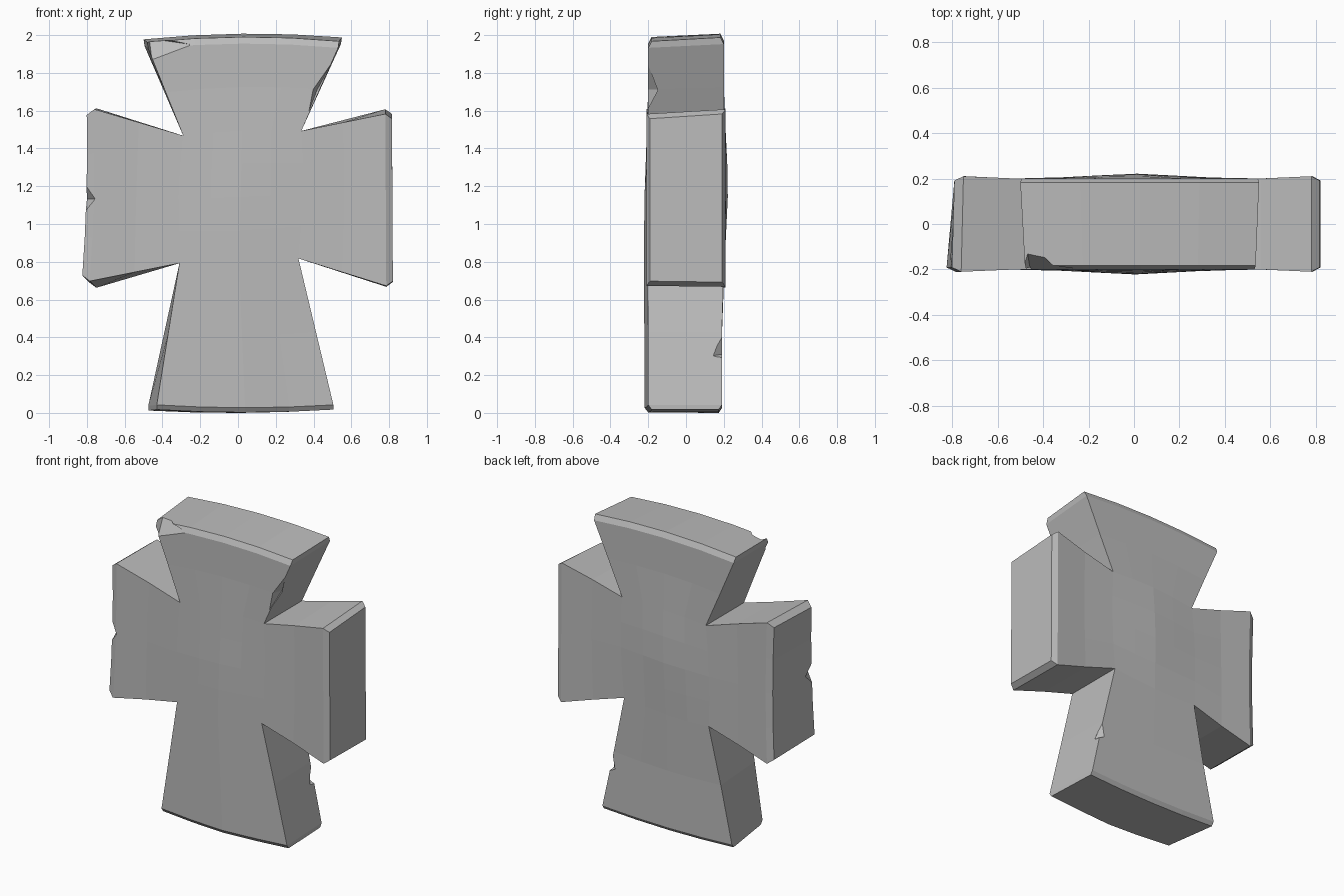
import bpy, bmesh
from mathutils import Vector

cube = bpy.data.objects.get("Cube")
if cube:
    bpy.data.objects.remove(cube, do_unlink=True)

N = 4  # columns across each arm

stone = bpy.data.materials.new("grey_stone")
stone.use_nodes = True
GREY = (0.5, 0.5, 0.5, 1)
stone.diffuse_color = GREY
bsdf = stone.node_tree.nodes["Principled BSDF"]
bsdf.inputs["Base Color"].default_value = GREY
bsdf.inputs["Roughness"].default_value = 0.9


def depth(p, side):
    """Uneven slab thickness, swelling at the middle."""
    x, z = p
    flare = 0.01 if abs(x) > 0.7 else 0
    across = max(0, 1 - abs(x) / 0.42)
    if side < 0:
        up = 1 if z < 1.1 else max(0, 1 - (z - 1.1) / 0.6)
        return -(0.2 + flare + 0.022 * across * up)
    up = max(0, 1 - abs(z - 1.2) / 0.5)
    return 0.2 + flare + 0.025 * across * up - (0.01 if z < 0.6 else 0)


def row(a, b, bow):
    """Points from a to b, bowed along the vector bow."""
    pts = []
    for i in range(N + 1):
        t = i / N
        pts.append(a.lerp(b, t) + bow * (4 * t * (1 - t)))
    return pts


def to_3d(pts, side, scale=1.0):
    return [Vector((p.x, depth(p, side) * scale, p.y)) for p in pts]


bm = bmesh.new()


def quad(*pts):
    bm.faces.new([bm.verts.new(p) for p in pts])


def skin(rows):
    for r, s in zip(rows, rows[1:]):
        for i in range(len(r) - 1):
            quad(r[i], r[i + 1], s[i + 1], s[i])


def arm(a, b, out, front, back, bow, tip, inset):
    """Flared arm with a chamfered, bowed end."""
    out = Vector(out)
    layers = {}
    for side, (ra, rb) in ((-1, front), (1, back)):
        a2, b2, ra, rb = map(Vector, (a, b, ra, rb))
        along = (rb - ra).normalized() * inset
        root = row(a2, b2, out * 0.015)
        mid = row(a2.lerp(ra, 0.5), b2.lerp(rb, 0.5), out * (bow + 0.015) * 0.5)
        rim = row(ra, rb, out * bow)
        end = row(ra + along + out * tip, rb - along + out * tip, out * bow)
        layers[side] = [to_3d(r, side) for r in (root, mid, rim)]
        layers[side].append(to_3d(end, side, 0.91))
        skin(layers[side])
    f, k = layers[-1], layers[1]
    skin([f[-1], k[-1]])
    for c in (0, -1):
        skin([[r[c] for r in f], [r[c] for r in k]])


# inner corners of the cross
TL, TR, BR, BL = (-0.29, 1.465), (0.335, 1.49), (0.32, 0.815), (-0.31, 0.79)

# top, left-hand, right-hand and lower arms
arm(TL, TR, (0, 1), ((-0.475, 1.925), (0.53, 1.93)),
    ((-0.495, 1.94), (0.545, 1.95)), 0.025, 0.035, -0.005)
arm(BL, TL, (-1, 0), ((-0.785, 0.695), (-0.76, 1.605)),
    ((-0.75, 0.66), (-0.75, 1.61)), -0.01, 0.04, 0.03)
arm(TR, BR, (1, 0), ((0.78, 1.58), (0.785, 0.67)),
    ((0.78, 1.605), (0.785, 0.665)), 0, 0.035, 0.025)
arm(BR, BL, (0, -1), ((0.505, 0.04), (-0.43, 0.04)),
    ((0.49, 0.04), (-0.475, 0.035)), 0.015, 0.025, 0)

# swollen centre panels
for side in (-1, 1):
    top = row(Vector(TL), Vector(TR), Vector((0, 0.015)))
    low = row(Vector(BL), Vector(BR), Vector((0, -0.015)))
    grid = []
    for j in range(N + 1):
        t = j / N
        line = [p.lerp(q, t) for p, q in zip(low, top)]
        line[0].x -= 0.06 * t * (1 - t)
        line[-1].x += 0.06 * t * (1 - t)
        grid.append(to_3d(line, side))
    skin(grid)

bmesh.ops.remove_doubles(bm, verts=bm.verts, dist=0.0005)
bmesh.ops.recalc_face_normals(bm, faces=bm.faces)
mesh = bpy.data.meshes.new("stone_cross")
bm.to_mesh(mesh)
bm.free()
mesh.materials.append(stone)
cross = bpy.data.objects.new("stone_cross", mesh)
bpy.context.collection.objects.link(cross)


def chip(points):
    """Break a small piece off the stone."""
    cb = bmesh.new()
    for p in points:
        cb.verts.new(p)
    bmesh.ops.convex_hull(cb, input=cb.verts)
    bmesh.ops.recalc_face_normals(cb, faces=cb.faces)
    cm = bpy.data.meshes.new("chip_cutter")
    cb.to_mesh(cm)
    cb.free()
    cm.materials.append(stone)
    cutter = bpy.data.objects.new("chip_cutter", cm)
    cutter.hide_render = True
    bpy.context.collection.objects.link(cutter)
    mod = cross.modifiers.new("chip", 'BOOLEAN')
    mod.operation = 'DIFFERENCE'
    mod.solver = 'EXACT'
    mod.object = cutter
    bpy.context.view_layer.objects.active = cross
    bpy.ops.object.modifier_apply(modifier=mod.name)
    bpy.data.objects.remove(cutter, do_unlink=True)


# broken upper corner
chip([(-0.455, -0.205, 1.86), (-0.23, -0.205, 1.945), (-0.47, -0.12, 1.98),
      (-0.54, -0.27, 2.04)])
# notch in the top arm
chip([(0.37, -0.21, 1.58), (0.5, -0.21, 1.86), (0.395, -0.21, 1.71),
      (0.42, -0.13, 1.71), (0.52, -0.3, 1.68)])
# notch in the side arm
chip([(-0.82, -0.21, 1.25), (-0.82, -0.21, 1.03), (-0.755, -0.215, 1.13),
      (-0.815, -0.1, 1.13), (-0.95, -0.35, 1.13)])
# notch in the lower arm
chip([(0.455, 0.2, 0.28), (0.41, 0.2, 0.43), (0.39, 0.2, 0.31),
      (0.43, 0.14, 0.3), (0.55, 0.3, 0.34)])

# rest on the ground
base = min(v.co.z for v in cross.data.vertices)
for v in cross.data.vertices:
    v.co.z -= base
for p in cross.data.polygons:
    p.use_smooth = False
